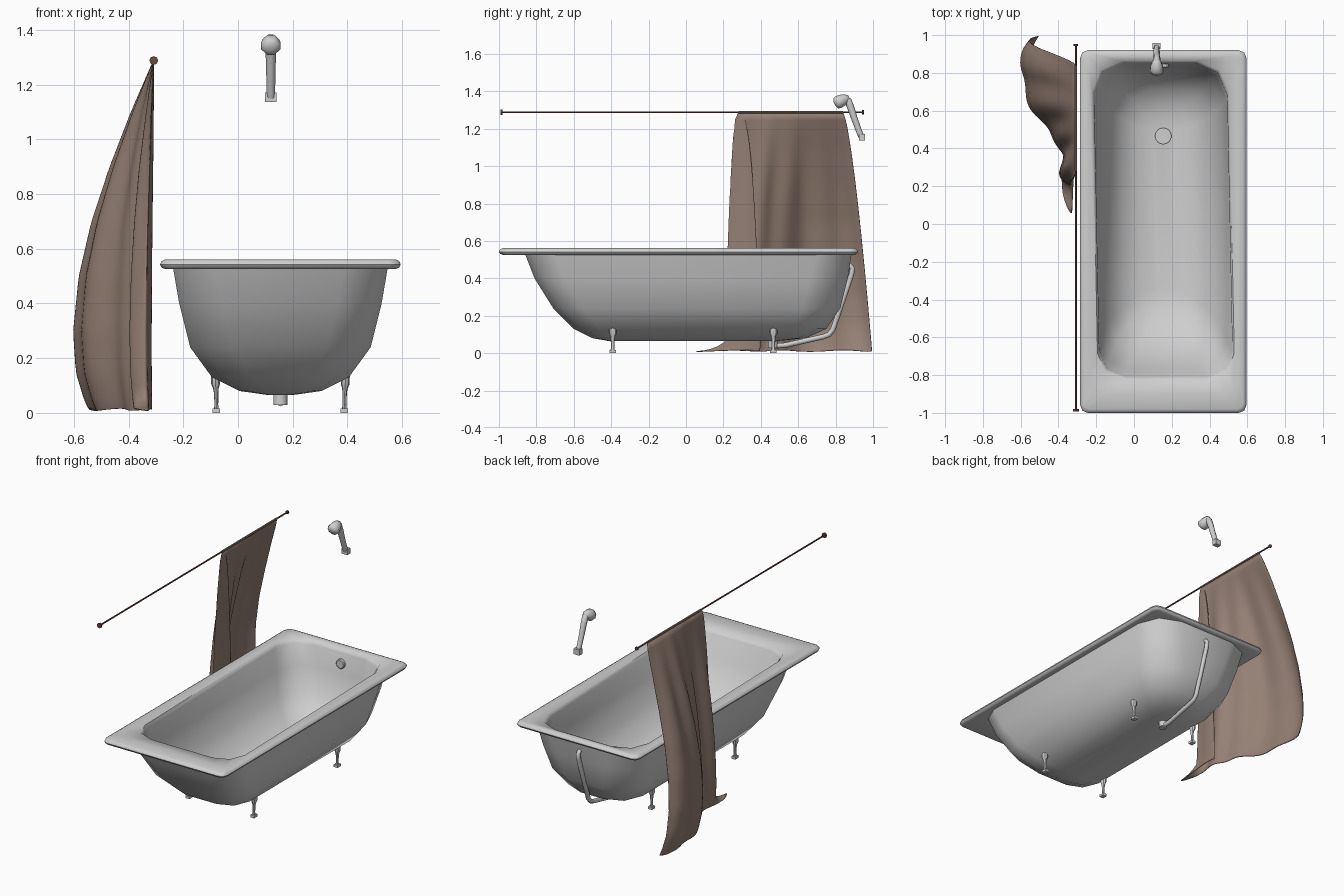
import bpy, bmesh, math
from mathutils import Vector

if "Cube" in bpy.data.objects:
    bpy.data.objects.remove(bpy.data.objects["Cube"])


def material(name, rgb):
    m = bpy.data.materials.new(name)
    m.diffuse_color = (*rgb, 1)
    m.use_nodes = True
    m.node_tree.nodes["Principled BSDF"].inputs["Base Color"].default_value = m.diffuse_color
    return m


ENAMEL = material("white_enamel", (0.62, 0.62, 0.62))
METAL = material("pale_metal", (0.62, 0.62, 0.62))
CLOTH = material("brown_cloth", (0.30, 0.215, 0.175))
ROD = material("dark_rod", (0.15, 0.065, 0.05))
CX = 0.155  # tub centre line


def loft(name, rings, mat, closed=True, caps=True, angle=40):
    """Skin a list of equal-length point rings."""
    bm = bmesh.new()
    vs = [[bm.verts.new(p) for p in r] for r in rings]
    n = len(vs[0])
    for a, b in zip(vs, vs[1:]):
        for i in range(n if closed else n - 1):
            j = (i + 1) % n
            bm.faces.new((a[i], a[j], b[j], b[i]))
    if caps:
        bm.faces.new(vs[0][::-1])
        bm.faces.new(vs[-1])
    bmesh.ops.recalc_face_normals(bm, faces=bm.faces)
    me = bpy.data.meshes.new(name)
    bm.to_mesh(me)
    bm.free()
    me.materials.append(mat)
    ob = bpy.data.objects.new(name, me)
    bpy.context.collection.objects.link(ob)
    bpy.context.view_layer.objects.active = ob
    ob.select_set(True)
    bpy.ops.object.shade_smooth_by_angle(angle=math.radians(angle))
    ob.select_set(False)
    return ob


def tube(name, path, mat, n=8, phase=0.0, angle=40, flat=1.0):
    """Tube along (x, y, z, r) points lying near a plane of constant x."""
    pts = [Vector(p[:3]) for p in path]
    rings = []
    for i, p in enumerate(pts):
        t = pts[min(i + 1, len(pts) - 1)] - pts[max(i - 1, 0)]
        t.x = 0
        t.normalize()
        side = Vector((1, 0, 0))
        up = t.cross(side)
        r = path[i][3]
        rings.append([p + r * (side * flat * math.cos(a) + up * math.sin(a))
                      for a in (phase + 2 * math.pi * k / n for k in range(n))])
    return loft(name, rings, mat, angle=angle)


def box(name, c, size, mat):
    x, y, z = (s / 2 for s in size)
    rings = [[(c[0] + sx * x, c[1] + sy * y, c[2] + h * z)
              for sx, sy in ((-1, -1), (1, -1), (1, 1), (-1, 1))] for h in (-1, 1)]
    return loft(name, rings, mat)


def plan(z, hw, y0, y1, r, rb, skew=0.0):
    """Rectangle with two-segment corners: radius r in front, rb at the back."""
    out = []
    for sx, y, sy, start, q in ((1, y1, 1, 0, rb), (-1, y1, 1, 90, rb),
                                (-1, y0, -1, 180, r), (1, y0, -1, 270, r)):
        for k in range(3):
            a = math.radians(start + 45 * k)
            py = y - sy * q + q * math.sin(a)
            out.append((CX + sx * (hw - q) + q * math.cos(a) - skew * py, py, z))
    return out


# Tub: outer shell, rolled rim, inner basin in one skin
tub = [
    (0.066, 0.05, -0.42, 0.50, 0.04, 0.04), (0.080, 0.15, -0.50, 0.64, 0.10, 0.12),
    (0.13, 0.25, -0.60, 0.75, 0.14, 0.17), (0.24, 0.33, -0.71, 0.825, 0.16, 0.20),
    (0.40, 0.37, -0.81, 0.865, 0.16, 0.20), (0.528, 0.392, -0.86, 0.885, 0.16, 0.19),
    (0.526, 0.422, -0.98, 0.90, 0.03, 0.03), (0.531, 0.434, -0.994, 0.914, 0.036, 0.036),
    (0.542, 0.44, -1.0, 0.92, 0.04, 0.04), (0.554, 0.435, -0.995, 0.915, 0.038, 0.038),
    (0.561, 0.422, -0.98, 0.90, 0.03, 0.03), (0.560, 0.395, -0.90, 0.885, 0.08, 0.08),
    (0.553, 0.362, -0.825, 0.862, 0.14, 0.16, 0.02), (0.53, 0.352, -0.81, 0.852, 0.14, 0.17, 0.02),
    (0.40, 0.335, -0.765, 0.835, 0.15, 0.18), (0.25, 0.29, -0.67, 0.785, 0.15, 0.18),
    (0.15, 0.215, -0.56, 0.71, 0.13, 0.16), (0.11, 0.13, -0.46, 0.61, 0.09, 0.1),
    (0.095, 0.05, -0.38, 0.53, 0.04, 0.04),
]
loft("bathtub", [plan(*r) for r in tub], ENAMEL, angle=50)

# Drain ring with cross bars, and outlet below
tube("drain_ring", [(CX, 0.465, z, r) for z, r in
                    ((0.085, 0.044), (0.110, 0.044), (0.113, 0.039), (0.113, 0.029), (0.104, 0.027))],
     METAL, 16, angle=25)
box("drain_bar_across", (CX, 0.465, 0.108), (0.056, 0.008, 0.008), METAL)
box("drain_bar_along", (CX, 0.465, 0.108), (0.008, 0.056, 0.009), METAL)
tube("drain_outlet", [(CX, 0.465, 0.028, 0.026), (CX, 0.465, 0.08, 0.026)], METAL, 12)

# Overflow fitting and waste pipe behind the tub
tube("overflow_ring", [(CX, y, 0.465, r) for y, r in
                       ((0.86, 0.03), (0.832, 0.03), (0.828, 0.025), (0.828, 0.018), (0.835, 0.016))],
     METAL, 12, angle=25)
tube("waste_pipe", [(CX, y, z, 0.014) for y, z in
                    ((0.85, 0.468), (0.878, 0.468), (0.89, 0.455), (0.885, 0.42), (0.785, 0.125),
                     (0.765, 0.10), (0.735, 0.088), (0.53, 0.042), (0.465, 0.038))], METAL, angle=60)

# Four feet
for sx, side in ((-1, "left"), (1, "right")):
    for y, end in ((-0.392, "front"), (0.467, "back")):
        x = CX + sx * 0.234
        box(f"{end}_{side}_foot_pad", (x, y, 0.008), (0.028, 0.034, 0.016), METAL)
        tube(f"{end}_{side}_foot",
             [(x + sx * dx, y, z, r) for dx, z, r in
              ((0, 0.012, 0.012), (0, 0.03, 0.009), (0.001, 0.075, 0.011),
               (0.002, 0.09, 0.014), (0.003, 0.105, 0.021), (0.004, 0.138, 0.021))],
             METAL, flat=0.75)

# Hand shower
SX = 0.12
box("shower_mount", (SX, 0.942, 1.154), (0.042, 0.032, 0.036), METAL)
tube("shower_handle", [(SX, y, z, r) for y, z, r in
                       ((0.938, 1.155, 0.016), (0.924, 1.19, 0.016), (0.902, 1.25, 0.017),
                        (0.882, 1.31, 0.019), (0.866, 1.35, 0.020), (0.845, 1.362, 0.018))],
     METAL, angle=60)
tube("shower_head", [(SX, y, z, r) for y, z, r in
                     ((0.872, 1.366, 0.012), (0.860, 1.362, 0.024), (0.838, 1.353, 0.034),
                      (0.815, 1.342, 0.038), (0.800, 1.335, 0.032), (0.794, 1.332, 0.012))],
     METAL, phase=math.pi / 8, angle=60)

# Curtain rod with end discs and curtain hem
RX, RZ = -0.308, 1.288
tube("curtain_rod", [(RX, -0.985, RZ, 0.005), (RX, 0.945, RZ, 0.005)], ROD)
tube("rod_front_disc", [(RX, -0.992, RZ, 0.016), (RX, -0.98, RZ, 0.016)], ROD)
tube("rod_back_disc", [(RX, 0.942, RZ, 0.011), (RX, 0.953, RZ, 0.011)], ROD)
tube("curtain_hem", [(RX, 0.28, RZ, 0.007), (RX, 0.84, RZ, 0.007)], CLOTH)


def spline(pts, t):
    """Catmull-Rom through a point list, t from 0 to 1."""
    s = t * (len(pts) - 1)
    i = min(int(s), len(pts) - 2)
    f = s - i
    a, b, c, d = (Vector(pts[max(0, min(len(pts) - 1, i + k))]) for k in (-1, 0, 1, 2))
    return 0.5 * (2 * b + (c - a) * f + (2 * a - 5 * b + 4 * c - d) * f * f
                  + (3 * b - a - 3 * c + d) * f ** 3)


# Curtain: straight hem along the rod, folded billowing lower edge
lower = [(-0.32, 0.40), (-0.32, 0.30), (-0.345, 0.205), (-0.385, 0.25), (-0.385, 0.35),
         (-0.42, 0.45), (-0.50, 0.54), (-0.565, 0.68), (-0.592, 0.82), (-0.592, 0.94), (-0.555, 0.995)]
billow = [(0, 0), (0.19, 0.28), (0.39, 0.54), (0.59, 0.77), (0.79, 0.93),
          (0.99, 1.0), (1.14, 0.965), (1.24, 0.86), (1.28, 0.8)]


def billow_at(d):
    for (a, p), (b, q) in zip(billow, billow[1:]):
        if d <= b:
            return p + (q - p) * (d - a) / (b - a)
    return billow[-1][1]


heights = [RZ - 1.23 * k / 30 for k in range(31)] + [0.035, 0.02, 0.012, 0.008]
NU = 72
rows = []
for k, z in enumerate(heights):
    d = min(RZ - z, 1.28)
    fx = billow_at(d)
    tail = max(0, k - 30) / 4
    row = []
    for i in range(NU + 1):
        u = i / NU
        low = spline(lower, u)
        # the front fold is gathered at one end of the hem and drops early
        y_top = 0.28 + 0.56 * max(0, (u - 0.17) / 0.83)
        fy = (d / 1.29) ** (0.35 + 0.35 * min(1, max(0, (u - 0.2) / 0.3)))
        x = RX + (low.x - RX) * fx
        y = y_top + (low.y - y_top) * fy
        ripple = 0.011 * math.sin(u * 34 + 0.8 * d) * min(1, d * 2.5) * math.sin(math.pi * u)
        x += ripple
        y += 0.5 * ripple * min(1, u * 3)
        w = math.exp(-((u - 0.2) / 0.11) ** 2)
        y -= 0.15 * tail * w
        lift = 0.008 * tail * (1 + math.sin(u * 25)) * 0.5
        row.append((min(x, -0.304), y, z + lift))
    rows.append(row)
curtain = loft("curtain", rows, CLOTH, closed=False, caps=False, angle=60)
mod = curtain.modifiers.new("cloth_thickness", 'SOLIDIFY')
mod.thickness = 0.004
mod.offset = 0
